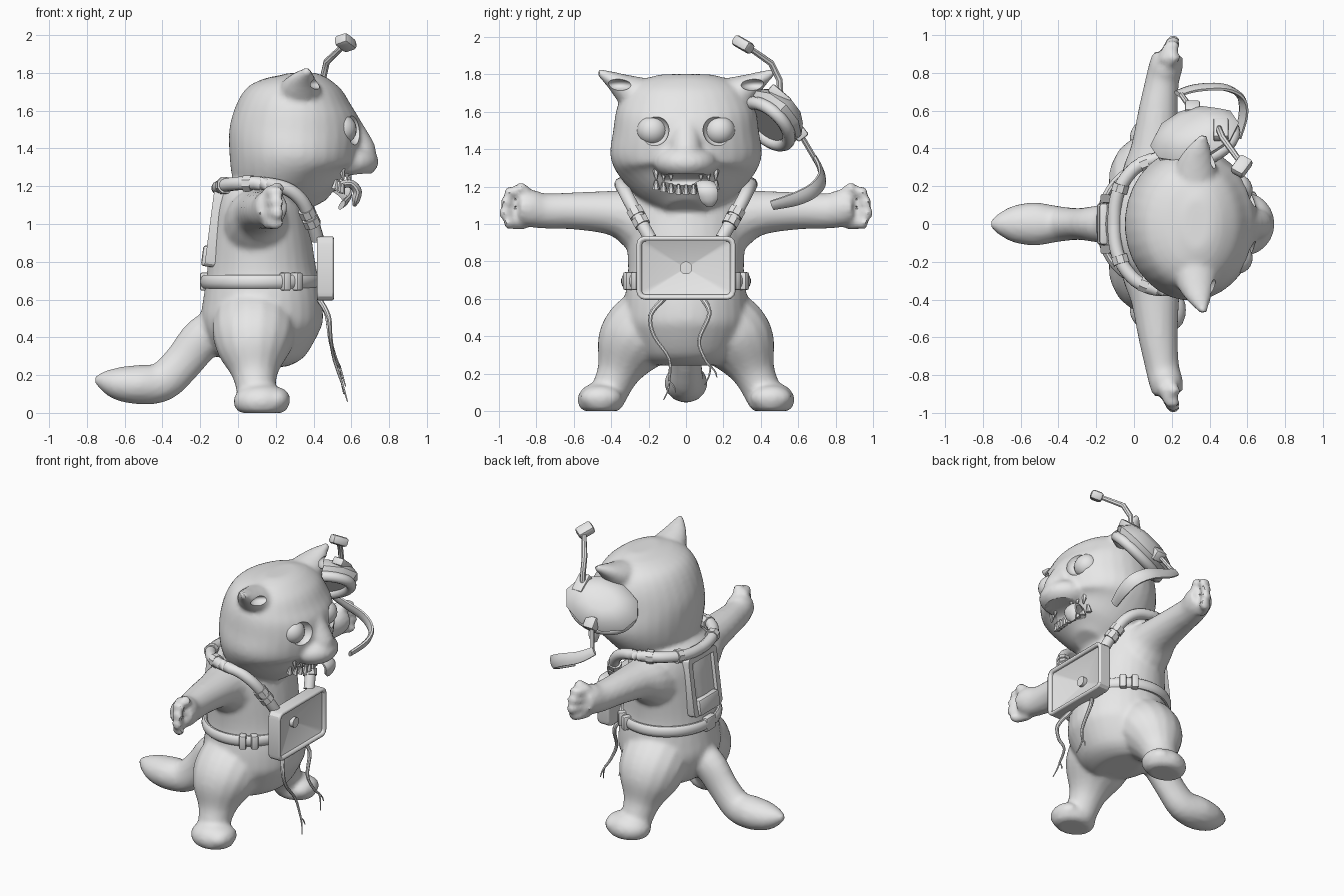
import bpy, bmesh, math
from mathutils import Vector, Matrix, Euler

if "Cube" in bpy.data.objects:
    bpy.data.objects.remove(bpy.data.objects["Cube"])

grey = bpy.data.materials.new("plain grey")
grey.use_nodes = True
grey.diffuse_color = (0.8, 0.8, 0.8, 1)
grey.node_tree.nodes["Principled BSDF"].inputs["Base Color"].default_value = (0.8, 0.8, 0.8, 1)

X, Y, Z = Vector((1, 0, 0)), Vector((0, 1, 0)), Vector((0, 0, 1))


def shade(ob, angle=40):
    bpy.ops.object.select_all(action='DESELECT')
    ob.select_set(True)
    bpy.context.view_layer.objects.active = ob
    bpy.ops.object.shade_smooth_by_angle(angle=math.radians(angle))


def finish(name, bm, angle=40):
    bmesh.ops.recalc_face_normals(bm, faces=bm.faces)
    mesh = bpy.data.meshes.new(name)
    bm.to_mesh(mesh)
    bm.free()
    mesh.materials.append(grey)
    ob = bpy.data.objects.new(name, mesh)
    bpy.context.collection.objects.link(ob)
    shade(ob, angle)
    return ob


def flip(pts, s):
    return [(p[0], p[1] * s) + tuple(p[2:]) for p in pts]


def spline(pts, k, closed):
    """Smooth a list of tuples with Catmull-Rom steps."""
    n, out = len(pts), []
    pick = (lambda i: pts[i % n]) if closed else (lambda i: pts[max(0, min(n - 1, i))])
    for i in range(n if closed else n - 1):
        for j in range(k):
            t = j / k
            out.append(tuple(b + t / 2 * (c - a + t * (2 * a - 5 * b + 4 * c - d + t * (3 * (b - c) + d - a)))
                             for a, b, c, d in zip(pick(i - 1), pick(i), pick(i + 1), pick(i + 2))))
    return out if closed else out + [pts[-1]]


def loft(bm, pts, ref=Y, n=16, k=4, closed=False):
    """Elliptic tube through (x, y, z, radius, radius along ref)."""
    pts = spline([p if len(p) == 5 else tuple(p) + (p[3],) for p in pts], k, closed)
    m, rings = len(pts), []
    for i, p in enumerate(pts):
        a = pts[(i - 1) % m] if closed else pts[max(i - 1, 0)]
        b = pts[(i + 1) % m] if closed else pts[min(i + 1, m - 1)]
        t = (Vector(b[:3]) - Vector(a[:3])).normalized()
        side = t.cross(ref).normalized()
        up = side.cross(t)
        turn = [2 * math.pi * (j + 0.5) / n for j in range(n)]
        rings.append([bm.verts.new(Vector(p[:3]) + side * p[3] * math.cos(q) + up * p[4] * math.sin(q)) for q in turn])
    for i in range(m if closed else m - 1):
        r, q = rings[i], rings[(i + 1) % m]
        for j in range(n):
            bm.faces.new((r[j], r[(j + 1) % n], q[(j + 1) % n], q[j]))
    if not closed:
        bm.faces.new(rings[0])
        bm.faces.new(rings[-1])


def ball(bm, loc, radii):
    mat = Matrix.Translation(loc) @ Matrix.Diagonal((*radii, 1))
    return bmesh.ops.create_uvsphere(bm, u_segments=24, v_segments=16, radius=1, matrix=mat)["verts"]


def tube(name, pts, **kw):
    bm = bmesh.new()
    loft(bm, pts, **kw)
    return finish(name, bm)


def box(name, loc, size, rot=(0, 0, 0), bevel=0.01):
    bm = bmesh.new()
    bmesh.ops.create_cube(bm, size=1, matrix=Matrix.Diagonal((*size, 1)))
    bmesh.ops.bevel(bm, geom=bm.edges[:], offset=bevel, segments=2, affect='EDGES', profile=0.5)
    bm.transform(Matrix.Translation(loc) @ Euler(rot).to_matrix().to_4x4())
    return finish(name, bm)


# Body: torso, head, muzzle, limbs and tail fused into one skin
body = bmesh.new()
loft(body, [(.13, 0, .245, .12, .19), (.13, 0, .3, .23, .26), (.125, 0, .45, .315, .33), (.13, 0, .58, .318, .33),
            (.125, 0, .75, .29, .31), (.12, 0, .95, .265, .32), (.115, 0, 1.1, .24, .32),
            (.115, 0, 1.2, .2, .27), (.115, 0, 1.25, .12, .16)], n=32)
loft(body, [(.38, 0, 1.08, .1), (.35, 0, 1.14, .23, .22), (.31, 0, 1.25, .325, .35), (.3, 0, 1.36, .345, .405),
            (.305, 0, 1.5, .35, .39), (.312, 0, 1.62, .315, .37), (.325, 0, 1.715, .245, .32),
            (.33, 0, 1.77, .16, .24), (.33, 0, 1.8, .07, .13)], n=32)
ball(body, (.58, 0, 1.33), (.165, .17, .1))
loft(body, [(.5, 0, 1.6, .1), (.58, 0, 1.5, .085), (.65, 0, 1.38, .085), (.68, 0, 1.33, .06)])
loft(body, [(-.02, 0, .48, .12), (-.18, 0, .4, .115, .1), (-.29, 0, .27, .105, .085), (-.4, 0, .165, .105, .095),
            (-.52, 0, .15, .105, .115), (-.63, 0, .155, .09, .1), (-.71, 0, .17, .055, .06), (-.76, 0, .18, .015)])
for s in (1, -1):
    loft(body, flip([(.11, .12, .96, .21), (.1, .27, 1.03, .165), (.112, .4, 1.06, .13, .12), (.128, .6, 1.07, .105, .1),
                     (.15, .76, 1.07, .09, .095), (.17, .84, 1.085, .09, .1), (.18, .9, 1.09, .08)], s), ref=Z)
    for i in range(4):
        z = 1.005 + .054 * i
        reach = 1.0 - .45 * abs(z - 1.08)
        loft(body, flip([(.16, .86, z, .036), (.185, .93, z, .034), (.21, reach - .015, z, .034),
                         (.215, reach + .005, z, .022)], s), ref=Z, n=10)
    loft(body, flip([(.17, .83, 1.13, .04), (.2, .87, 1.175, .038), (.225, .895, 1.205, .028)], s), ref=X, n=10)
    loft(body, flip([(.09, .15, .5, .2, .22), (.085, .25, .41, .205, .22), (.083, .31, .32, .18, .188),
                     (.09, .365, .2, .115, .12), (.1, .42, .08, .1)], s), ref=X)
    for foot in (((.125, .455 * s, .06), (.15, .125, .095)), ((.2, .455 * s, .07), (.077, .112, .068))):
        for v in ball(body, *foot):
            v.co.z = max(v.co.z, 0)
    loft(body, flip([(.32, .19, 1.65, .13, .13), (.33, .3, 1.71, .09, .11), (.345, .385, 1.765, .05, .07),
                     (.37, .47, 1.815, .017)], s), ref=X)
skin = finish("body", body)
mod = skin.modifiers.new("fuse", 'REMESH')
mod.mode, mod.voxel_size, mod.use_smooth_shade = 'VOXEL', .016, True
mod = skin.modifiers.new("soften", 'SMOOTH')
mod.factor, mod.iterations = .5, 4

# Eye sockets, ear hollows and mouth are carved out
cut = bmesh.new()
ball(cut, (.66, 0, 1.225), (.14, .24, .045))
for s in (1, -1):
    ball(cut, (.635, .18 * s, 1.5), (.07, .09, .085))
    ball(cut, (.45, .365 * s, 1.745), (.085, .075, .035))
cutter = finish("carving_helper", cut)
cutter.hide_render = True
mod = skin.modifiers.new("carve", 'BOOLEAN')
mod.operation, mod.solver, mod.object = 'DIFFERENCE', 'EXACT', cutter
bpy.context.view_layer.update()
mesh = bpy.data.meshes.new_from_object(skin.evaluated_get(bpy.context.evaluated_depsgraph_get()))
skin.modifiers.clear()
skin.data = mesh
bpy.data.objects.remove(cutter)
shade(skin)

# Eyes, teeth and tongue
for s, side in ((1, "left"), (-1, "right")):
    bm = bmesh.new()
    ball(bm, (.548, .18 * s, 1.5), (.08, .083, .08))
    finish(side + "_eye", bm)
teeth = bmesh.new()
for i in range(-4, 5):
    y = .04 * i
    if abs(i) > 1:
        loft(teeth, [(.6 - 2 * y * y, y, 1.295, .02), (.61 - 2 * y * y, y, 1.23, .004)], n=6, k=1)
    loft(teeth, [(.55 - 1.5 * y * y, y, 1.16 + y * y, .02), (.56 - 1.5 * y * y, y, 1.21 + y * y, .008)], n=6, k=1)
finish("teeth", teeth)
tube("tongue", [(.5, .07, 1.19, .02, .04), (.585, .1, 1.215, .022, .05), (.63, .115, 1.18, .024, .054),
                (.625, .125, 1.13, .022, .048), (.615, .13, 1.095, .008, .02)], n=12)

# Harness: belt, shoulder straps and buckles
belt = [(.12 + .3 * math.cos(a), .325 * math.sin(a), .695, .022, .037)
        for a in [math.pi * i / 8 for i in range(16)]]
tube("belt", belt, ref=Z, n=12, closed=True)
strap = [(.42, .19, .92), (.395, .235, 1.0), (.34, .3, 1.12), (.25, .335, 1.19), (.12, .345, 1.215),
         (.01, .3, 1.215), (-.07, .2, 1.205), (-.1, .1, 1.195), (-.105, 0, 1.19)]
for s, side in ((1, "left"), (-1, "right")):
    tube(side + "_strap", flip([p + (.036, .036) for p in strap], s), ref=X, n=12)
    for i, (a, b, f) in enumerate(((1, 2, .1), (1, 2, .5), (4, 5, .6), (6, 7, .1))):
        p, q = Vector(strap[a]), Vector(strap[b])
        c, d = p.lerp(q, f), (q - p).normalized() * .022
        tube(f"{side}_strap_buckle_{i}", flip([(*(c - d), .046), (*(c + d), .046)], s), ref=X, n=8, k=1)
    for i, x in enumerate((.25, .31)):
        y = .325 * math.sqrt(1 - ((x - .12) / .3) ** 2)
        box(f"{side}_belt_buckle_{i}", (x, (y + .01) * s, .695), (.045, .06, .095), (0, 0, -s * (.5 + .3 * i)))
box("back_belt_buckle", (-.178, 0, .695), (.045, .1, .095))


def panel(name, size, corner, rim, steps, mat):
    """Rounded slab whose front sinks in steps of (depth, shrink)."""
    bm = bmesh.new()
    bmesh.ops.create_cube(bm, size=1, matrix=Matrix.Diagonal((*size, 1)))
    rails = [e for e in bm.edges if abs(e.verts[0].co.x - e.verts[1].co.x) > size[0] / 2]
    bmesh.ops.bevel(bm, geom=rails, offset=corner, segments=3, affect='EDGES', profile=.5)
    bm.normal_update()
    face = max(bm.faces, key=lambda f: f.normal.x)
    bmesh.ops.inset_region(bm, faces=[face], thickness=rim, use_even_offset=True)
    for depth, shrink in steps:
        face = bmesh.ops.extrude_discrete_faces(bm, faces=[face])["faces"][0]
        for v in face.verts:
            v.co = (v.co.x - depth, v.co.y * shrink, v.co.z * shrink)
    bm.transform(mat)
    ob = finish(name, bm, 25)
    mod = ob.modifiers.new("soft_edges", 'BEVEL')
    mod.width, mod.segments, mod.limit_method, mod.angle_limit = .009, 2, 'ANGLE', math.radians(60)


# Chest horn: rounded frame with a funnel sunk into the front
panel("chest_horn", (.09, .53, .34), .045, .024, ((.02, .98), (.065, .12)), Matrix.Translation((.462, 0, .765)))
tube("horn_centre", [(.4, 0, .765, .034), (.45, 0, .765, .034)], ref=Z, k=1)

# Back pack with a sunken panel and a lower pouch
panel("back_pack", (.085, .31, .4), .03, .04, ((.02, .95),),
      Matrix.Translation((-.11, 0, .97)) @ Matrix.Rotation(.13, 4, 'Y') @ Matrix.Rotation(math.pi, 4, 'Z'))
box("back_pouch", (-.16, 0, .83), (.06, .22, .11), (0, .13, 0), .015)

# Loose cables with frayed ends
cables = {"right": [(.43, -.12, .6), (.48, -.19, .51), (.49, -.17, .4), (.51, -.09, .28), (.55, -.09, .16)],
          "left": [(.43, .09, .6), (.47, .125, .52), (.49, .07, .38), (.52, .1, .28), (.54, .13, .24)]}
for side, path in cables.items():
    tube(side + "_cable", [p + (.015 - .002 * i,) for i, p in enumerate(path)], ref=X, n=8)
    end = Vector(path[-1])
    for i, d in enumerate(((.03, -.03, -.1), (.01, .035, -.06))):
        mid, tip = end + Vector(d) * .5 + Vector((0, .008, 0)), end + Vector(d)
        tube(f"{side}_frayed_wire_{i}", [(*end, .006), (*mid, .005), (*tip, .003)], ref=X, n=5)

# Headset hanging off the left side of the head
n = Vector((-.35, .65, .68)).normalized()
c = Vector((.32, .475, 1.575))
tube("ear_cup", [(*(c + n * d), a, b) for d, a, b in
                 ((-.06, .15, .21), (0, .18, .25), (.06, .14, .2), (.09, .07, .1))], ref=X, n=10, k=1)
side = n.cross(X).normalized()
up = side.cross(n)
ring = [c - n * .06 + side * .145 * math.cos(a) + up * .2 * math.sin(a) for a in [math.pi * i / 8 for i in range(16)]]
tube("ear_cushion", [(*p, .035) for p in ring], ref=n, n=10, k=2, closed=True)
box("boom_hinge", (.46, .5, 1.69), (.08, .13, .05), (-.7, 0, 0))
box("band_hinge", (.31, .605, 1.49), (.08, .08, .07), (-.9, 0, 0))
tube("boom", [(.45, .505, 1.68, .018), (.45, .5, 1.77, .018), (.47, .455, 1.86, .018), (.555, .34, 1.94, .016)],
     ref=X, n=8, k=1)
box("boom_microphone", (.57, .305, 1.96), (.08, .11, .06), (-.45, -.3, -.5), .018)
tube("band_rod", [(.31, .6, 1.5, .015), (.24, .7, 1.33, .015)], ref=X, n=8, k=1)
tube("band", [(.23, .69, 1.35, .014, .03), (.33, .72, 1.29, .016, .04), (.47, .725, 1.235, .016, .045),
              (.56, .68, 1.18, .016, .045), (.58, .59, 1.135, .016, .042), (.55, .46, 1.1, .014, .03)],
     ref=Vector((.5, -.35, .8)), n=8)
